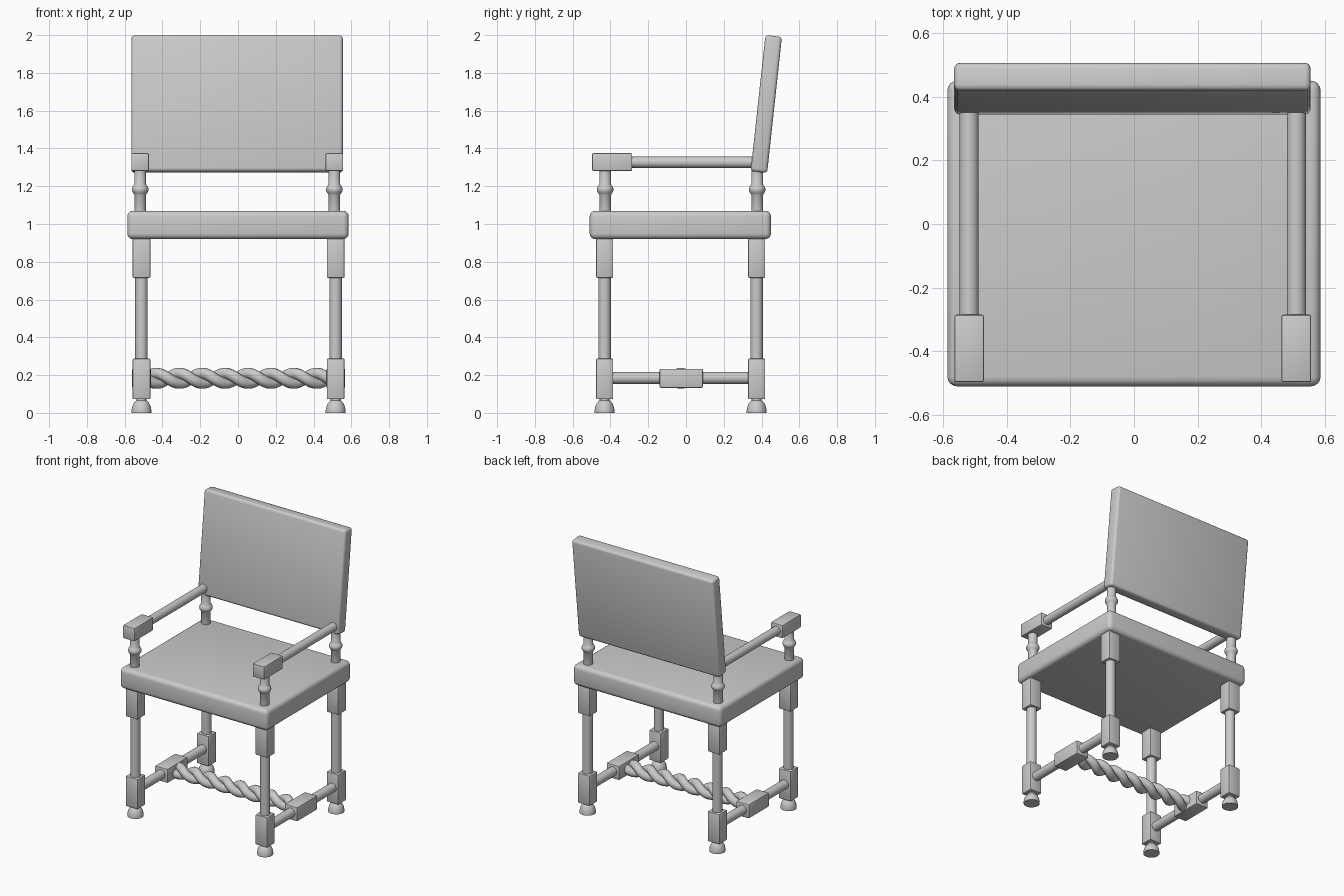
import bpy
import bmesh
from math import sin, cos, pi, radians
from mathutils import Matrix

cube = bpy.data.objects.get("Cube")
if cube:
    bpy.data.objects.remove(cube, do_unlink=True)

grey = bpy.data.materials.new("plain grey")
grey.use_nodes = True
COLOUR = (0.6, 0.6, 0.6, 1)
grey.diffuse_color = COLOUR
grey.node_tree.nodes["Principled BSDF"].inputs["Base Color"].default_value = COLOUR


def finish(obj):
    """Select one object, give it the material and smooth its soft edges."""
    if not obj.data.materials:
        obj.data.materials.append(grey)
    bpy.ops.object.select_all(action="DESELECT")
    obj.select_set(True)
    bpy.context.view_layer.objects.active = obj
    bpy.ops.object.shade_smooth_by_angle(angle=radians(40))
    return obj


def add_mesh(name, bm):
    bmesh.ops.recalc_face_normals(bm, faces=bm.faces)
    mesh = bpy.data.meshes.new(name)
    bm.to_mesh(mesh)
    bm.free()
    obj = bpy.data.objects.new(name, mesh)
    bpy.context.collection.objects.link(obj)
    return finish(obj)


def box(name, centre, size, bevel=0.006, segments=2, tilt=0):
    bm = bmesh.new()
    bmesh.ops.create_cube(bm, size=1)
    bmesh.ops.scale(bm, vec=size, verts=bm.verts)
    bmesh.ops.bevel(bm, geom=bm.edges[:], offset=bevel, segments=segments,
                    profile=0.5, affect="EDGES")
    bm.transform(Matrix.Translation(centre) @ Matrix.Rotation(tilt, 4, "X"))
    return add_mesh(name, bm)


def turned(name, location, profile, along_y=False, sides=32):
    """Spin a (radius, height) profile around z, optionally laid along y."""
    bm = bmesh.new()
    verts = [bm.verts.new((r, 0, h)) for r, h in profile]
    edges = [bm.edges.new(pair) for pair in zip(verts, verts[1:])]
    bmesh.ops.spin(bm, geom=verts + edges, cent=(0, 0, 0), axis=(0, 0, 1),
                   angle=2 * pi, steps=sides)
    bmesh.ops.remove_doubles(bm, verts=bm.verts, dist=1e-5)
    turn = Matrix.Rotation(-pi / 2, 4, "X") if along_y else Matrix()
    bm.transform(Matrix.Translation(location) @ turn)
    return add_mesh(name, bm)


def rod(radius, start, end):
    return [(0, start), (radius, start), (radius, end), (0, end)]


# Upholstered seat and leaning backrest
box("seat", (0, -0.03, 0.995), (1.172, 0.96, 0.15), 0.03, 4)
box("backrest", (-0.005, 0.425, 1.635), (1.12, 0.088, 0.725), 0.018, 3, radians(-6.2))

FOOT = [(0, 0), (0.053, 0), (0.053, 0.012), (0.049, 0.033), (0.041, 0.051),
        (0.031, 0.062), (0.027, 0.066), (0.027, 0.085), (0, 0.085)]

# Post with a rounded ring at mid height
RING = [(0.031 + 0.013 * sin(pi * i / 10), 1.155 + 0.055 * i / 10) for i in range(11)]
POST = [(0, 1.05), (0.031, 1.05)] + RING + [(0.031, 1.29), (0, 1.29)]

for side, sx in (("right", -1), ("left", 1)):
    leg_x = sx * 0.514 + 0.003
    arm_x = sx * 0.514 - 0.004

    # Legs with square blocks, turned shafts and feet, posts above
    for end, y in (("front", -0.431), ("back", 0.374)):
        tag = f"{end}_{side}"
        turned(f"foot_{tag}", (leg_x, y, 0), FOOT)
        box(f"lower_leg_block_{tag}", (leg_x, y, 0.18), (0.094, 0.09, 0.215))
        turned(f"leg_shaft_{tag}", (leg_x, y, 0), rod(0.033, 0.27, 0.74))
        box(f"upper_leg_block_{tag}", (leg_x, y, 0.825), (0.094, 0.09, 0.22))
        turned(f"post_{tag}", (arm_x, y + 0.003, 0), POST)

    # Armrest with a square hand block
    box(f"hand_block_{side}", (arm_x, -0.391, 1.328), (0.093, 0.212, 0.094))
    turned(f"arm_rod_{side}", (arm_x, 0, 1.327), rod(0.03, -0.3, 0.4), True)

    # Side stretcher with a centre block
    turned(f"side_stretcher_{side}", (leg_x, 0, 0.185), rod(0.032, -0.4, 0.34), True)
    box(f"stretcher_block_{side}", (leg_x, -0.025, 0.183), (0.1, 0.23, 0.1))

# Cross stretcher twisted from two strands
LENGTH, STEPS, TURN = 0.98, 160, 0.242
twist = bpy.data.curves.new("twisted_cross_stretcher", "CURVE")
twist.dimensions = "3D"
twist.bevel_depth = 0.03
twist.bevel_resolution = 4
twist.use_fill_caps = True
for phase in (0, pi):
    strand = twist.splines.new("POLY")
    strand.points.add(STEPS)
    for i, point in enumerate(strand.points):
        x = LENGTH * (i / STEPS - 0.5)
        a = 2 * pi * (x + 0.31) / TURN + phase
        point.co = (x, -0.027 - 0.026 * sin(a), 0.183 + 0.026 * cos(a), 1)
twist.materials.append(grey)
stretcher = bpy.data.objects.new("twisted_cross_stretcher", twist)
bpy.context.collection.objects.link(stretcher)
bpy.ops.object.select_all(action="DESELECT")
stretcher.select_set(True)
bpy.context.view_layer.objects.active = stretcher
bpy.ops.object.convert(target="MESH")
finish(bpy.context.object)
